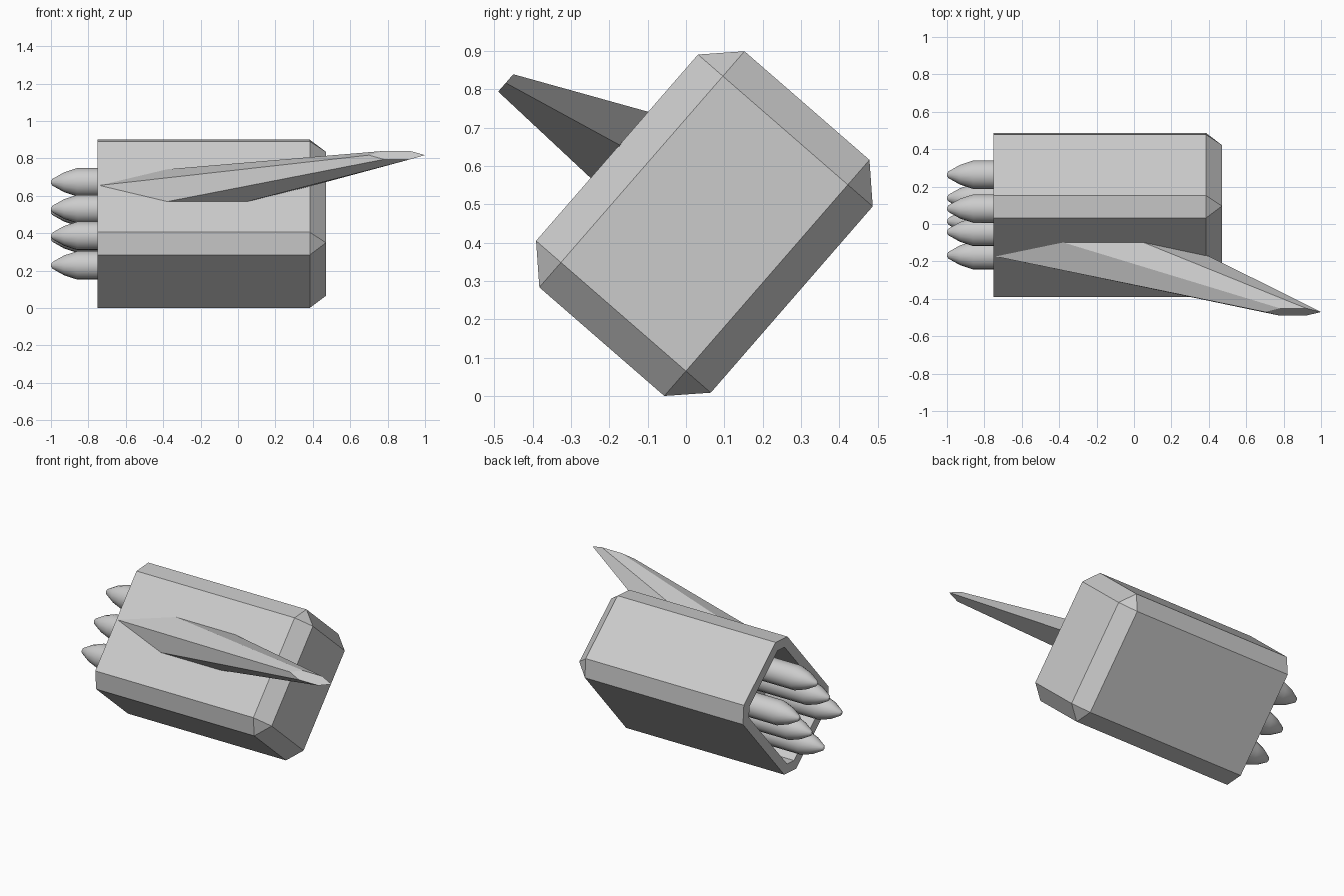
import bpy, bmesh, math
from mathutils import Matrix

if "Cube" in bpy.data.objects:
    bpy.data.objects.remove(bpy.data.objects["Cube"])

# Everything is built along x, then rolled about x into place
ROLL = Matrix.Translation((0, 0.048, 0.45)) @ Matrix.Rotation(math.radians(49), 4, 'X')
BACK, FRONT = -0.75, 0.47


def finish(name, bm, smooth=None):
    bmesh.ops.recalc_face_normals(bm, faces=bm.faces)
    bm.transform(ROLL)
    me = bpy.data.meshes.new(name)
    bm.to_mesh(me)
    bm.free()
    ob = bpy.data.objects.new(name, me)
    bpy.context.collection.objects.link(ob)
    if smooth:
        bpy.ops.object.select_all(action='DESELECT')
        ob.select_set(True)
        bpy.context.view_layer.objects.active = ob
        bpy.ops.object.shade_smooth_by_angle(angle=math.radians(smooth))
    return ob


def loft(bm, rings):
    rings = [[bm.verts.new(p) for p in r] for r in rings]
    n = len(rings[0])
    for a, b in zip(rings, rings[1:]):
        for i in range(n):
            j = (i + 1) % n
            bm.faces.new((a[i], a[j], b[j], b[i]))
    bm.faces.new(rings[0])
    bm.faces.new(rings[-1])


# Chamfered pod body with an open back
bm = bmesh.new()
bmesh.ops.create_cube(bm, size=1, matrix=Matrix.Translation(((BACK + FRONT) / 2, 0, 0))
                      @ Matrix.Diagonal((FRONT - BACK, 0.816, 0.604, 1)))
edges = [e for e in bm.edges if max(v.co.x for v in e.verts) > 0]
bmesh.ops.bevel(bm, geom=edges, offset=0.086, offset_type='OFFSET', segments=1,
                affect='EDGES', profile=0.5)
mouth = min(bm.faces, key=lambda f: f.calc_center_median().x)
bmesh.ops.inset_region(bm, faces=[mouth], thickness=0.065)
mouth = min((f for f in bm.faces if len(f.verts) == 8),
            key=lambda f: f.calc_center_median().x)
for v in mouth.verts:
    v.co.x = BACK
ext = bmesh.ops.extrude_discrete_faces(bm, faces=[mouth])
bmesh.ops.translate(bm, verts=ext['faces'][0].verts, vec=(0.25, 0, 0))
finish("pod_body", bm)

# Six pointed rockets, three rows of two
profile = [(-0.45, 0.076), (-0.86, 0.076), (-0.93, 0.053), (-0.992, 0.018), (-1.0, 0.006)]
for row in (-1, 0, 1):
    for col in (-1, 1):
        bm = bmesh.new()
        loft(bm, [[(x, row * 0.19 + r * math.cos(k * math.tau / 16),
                    col * 0.12 + r * math.sin(k * math.tau / 16)) for k in range(16)]
                  for x, r in profile])
        finish(f"rocket_{row + 2}_{'inner' if col < 0 else 'outer'}", bm, 30)


# Swept mounting fin, six-sided section tapering to the tip
def section(xs, u, w, half):
    a, b, c, d = xs
    return [(a, u, w), (b, u + half, w), (c, u + half, w),
            (d, u, w), (c, u - half, w), (b, u - half, w)]


bm = bmesh.new()
loft(bm, [section((-0.75, -0.385, 0.045, 0.40), 0.01, 0.30, 0.115),
          section((0.70, 0.78, 0.92, 1.0), -0.063, 0.632, 0.03)])
finish("mounting_fin", bm, 30)
